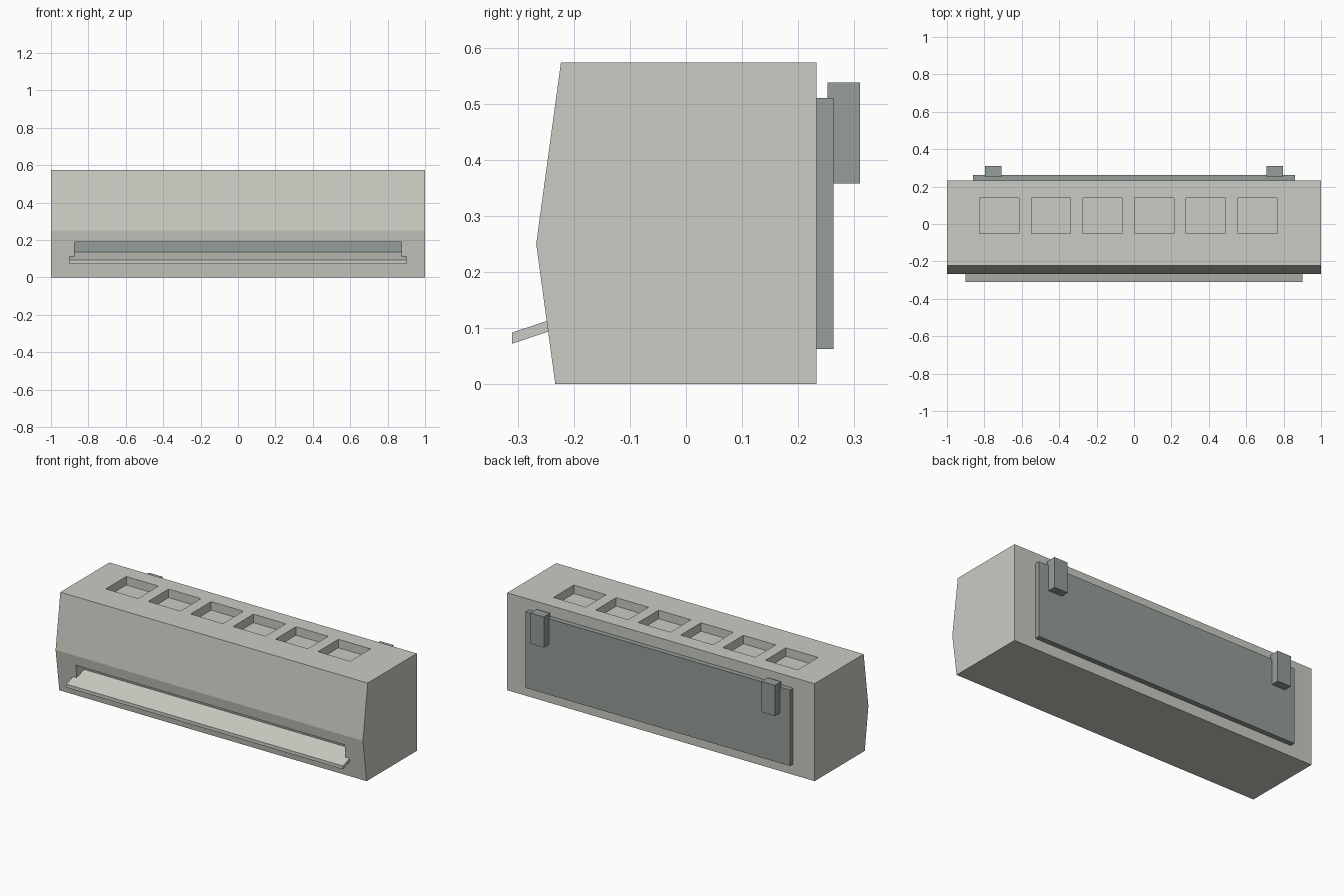
import bpy, bmesh

if "Cube" in bpy.data.objects:
    bpy.data.objects.remove(bpy.data.objects["Cube"])


def material(name, rgb):
    m = bpy.data.materials.new(name)
    m.diffuse_color = (*rgb, 1)
    m.use_nodes = True
    m.node_tree.nodes["Principled BSDF"].inputs["Base Color"].default_value = m.diffuse_color
    return m


shell = material("warm_grey", (0.60, 0.60, 0.55))
dark = material("green_grey", (0.30, 0.34, 0.32))


def add_prism(bm, profile, x0, x1):
    """Extrude a (y, z) outline from x0 to x1."""
    a = [bm.verts.new((x0, y, z)) for y, z in profile]
    b = [bm.verts.new((x1, y, z)) for y, z in profile]
    bm.faces.new(a)
    bm.faces.new(b[::-1])
    n = len(a)
    for i in range(n):
        j = (i + 1) % n
        bm.faces.new((a[i], b[i], b[j], a[j]))


def rect(y0, y1, z0, z1):
    return [(y0, z0), (y1, z0), (y1, z1), (y0, z1)]


def make(name, prisms, mat=None):
    bm = bmesh.new()
    for p in prisms:
        add_prism(bm, *p)
    bmesh.ops.recalc_face_normals(bm, faces=bm.faces)
    me = bpy.data.meshes.new(name)
    bm.to_mesh(me)
    bm.free()
    ob = bpy.data.objects.new(name, me)
    bpy.context.collection.objects.link(ob)
    if mat:
        me.materials.append(mat)
    return ob


# Main casing with an angled front
casing = make("casing", [([(-0.233, 0), (0.233, 0), (0.233, 0.573),
                           (-0.223, 0.573), (-0.267, 0.25)], -1, 1)], shell)

# Six top vent pockets and the front air outlet
cuts = [(rect(-0.05, 0.14, 0.523, 0.65), c - 0.105, c + 0.105)
        for c in (-0.72 + 0.276 * i for i in range(6))]
cuts.append((rect(-0.35, -0.17, 0.10, 0.19), -0.875, 0.875))
cutter = make("recess_cutter", cuts, shell)
cutter.hide_render = True
cutter.hide_viewport = True
cutter.display_type = 'WIRE'
mod = casing.modifiers.new("recesses", 'BOOLEAN')
mod.operation = 'DIFFERENCE'
mod.solver = 'EXACT'
mod.object = cutter

# Dark back of the outlet, and the sloping flap running into it
make("outlet_back", [(rect(-0.18, -0.165, 0.095, 0.19), -0.875, 0.875)], dark)
make("outlet_flap", [([(-0.31, 0.072), (-0.175, 0.117), (-0.175, 0.137),
                       (-0.31, 0.092)], -0.9, 0.9)], shell)

# Rear mounting plate with two hooks
make("mounting_plate", [(rect(0.233, 0.263, 0.063, 0.51), -0.86, 0.86)], dark)
for side, c in (("left", -0.752), ("right", 0.752)):
    make(side + "_hook", [(rect(0.252, 0.31, 0.358, 0.538),
                           c - 0.044, c + 0.044)], dark)
